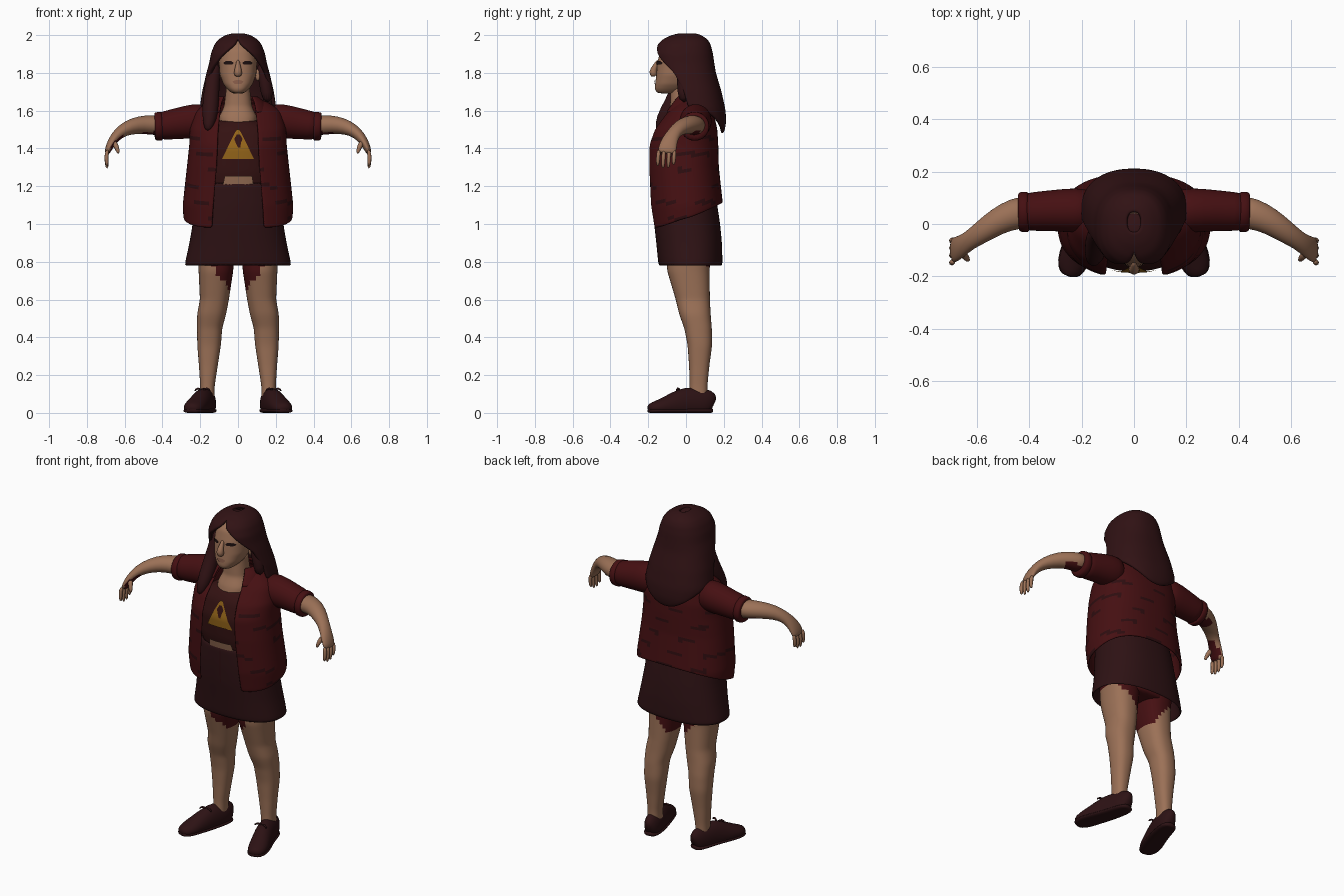
import bpy, bmesh, math
from mathutils import Vector

cube = bpy.data.objects.get("Cube")
if cube:
    bpy.data.objects.remove(cube)


def material(name, r, g, b):
    mat = bpy.data.materials.new(name)
    mat.use_nodes = True
    mat.diffuse_color = (r, g, b, 1)
    mat.node_tree.nodes["Principled BSDF"].inputs["Base Color"].default_value = (r, g, b, 1)
    return mat


skin = material("skin", .33, .165, .095)
hair_brown = material("hair brown", .03, .006, .007)
jacket_red = material("jacket red", .06, .005, .006)
stripe_dark = material("stripe dark", .027, .004, .005)
skirt_dark = material("skirt dark", .027, .006, .007)
shirt_dark = material("shirt dark", .034, .006, .006)
gold = material("gold", .3, .13, .01)
shoe_dark = material("shoe dark", .026, .006, .007)
eye_dark = material("eye dark", .012, .005, .005)
lip = material("lip", .24, .105, .065)
ROUND = .85


def finish(name, bm, mats, rule=None, thick=0, subdiv=1):
    """Turn a bmesh into a smooth object, painting faces by a rule."""
    bmesh.ops.recalc_face_normals(bm, faces=bm.faces)
    for face in bm.faces:
        face.smooth = True
        if rule and rule(face.calc_center_median(), face.normal):
            face.material_index = 1
    mesh = bpy.data.meshes.new(name)
    bm.to_mesh(mesh)
    bm.free()
    for mat in mats:
        mesh.materials.append(mat)
    obj = bpy.data.objects.new(name, mesh)
    bpy.context.collection.objects.link(obj)
    if thick:
        solid = obj.modifiers.new("thickness", 'SOLIDIFY')
        solid.thickness = thick
        solid.offset = 0
    if subdiv:
        obj.modifiers.new("smooth", 'SUBSURF').levels = subdiv
        obj.modifiers["smooth"].render_levels = subdiv
    return obj


def skin_grid(bm, grid, closed):
    """Join rows of points with quads."""
    rows = [[bm.verts.new(p) for p in row] for row in grid]
    for a, b in zip(rows, rows[1:]):
        count = len(a)
        for i in range(count if closed else count - 1):
            j = (i + 1) % count
            bm.faces.new((a[i], a[j], b[j], b[i]))
    return rows


def section(table, z):
    """Half width, front, back, centre x and opening angle at a height."""
    rows = [list(r) + [0] * (6 - len(r)) for r in table]
    z = min(max(z, rows[-1][0]), rows[0][0])
    for a, b in zip(rows, rows[1:]):
        if z >= b[0]:
            t = (a[0] - z) / (a[0] - b[0])
            return [p + (q - p) * t for p, q in zip(a, b)][1:]


def power(v):
    return math.copysign(abs(v) ** ROUND, v)


def shell(name, table, mats, side=1, rows=16, cols=28, bottom=None, ease=1, fill=True, **look):
    """Upright loft through oval sections, optionally open at the front."""
    top, low = table[0][0], table[-1][0]
    grid = []
    for k in range(rows + 1):
        ring = []
        for i in range(cols + 1):
            around = math.tau * i / cols
            end = bottom(around) if bottom else low
            z = top + (end - top) * (k / rows) ** ease
            width, front, back, cx, gap = section(table, z)
            a = gap + (math.tau - 2 * gap) * i / cols
            y = (front + back) / 2 - (back - front) / 2 * power(math.cos(a))
            ring.append((side * (cx + width * power(math.sin(a))), y, z))
        grid.append(ring)
    bm = bmesh.new()
    skin_grid(bm, grid, False)
    bmesh.ops.remove_doubles(bm, verts=bm.verts, dist=.0005)
    if fill:
        bmesh.ops.holes_fill(bm, edges=[e for e in bm.edges if e.is_boundary], sides=0)
    return finish(name, bm, mats, **look)


def tube(name, path, mats, side=1, ref=(0, 1, 0), n=14, floor=-1, **look):
    """Oval tube along points of (x, y, z, radius along ref, other radius)."""
    centres = [Vector(p[:3]) for p in path]
    grid = []
    for i, c in enumerate(centres):
        along = (centres[min(i + 1, len(path) - 1)] - centres[max(i - 1, 0)]).normalized()
        u = Vector(ref)
        u = (u - along * u.dot(along)).normalized()
        v = along.cross(u)
        ra, rb = path[i][3], path[i][-1]
        ring = []
        for k in range(n):
            a = math.tau * k / n
            p = c + u * ra * math.cos(a) + v * rb * math.sin(a)
            ring.append((side * p.x, p.y, max(p.z, floor)))
        grid.append(ring)
    bm = bmesh.new()
    rows = skin_grid(bm, grid, True)
    bm.faces.new(rows[0])
    bm.faces.new(rows[-1])
    return finish(name, bm, mats, **look)


def plate(name, table, outline, mat, side=1, lift=.005, cols=8):
    """Thin painted patch lying on the front of a shell; outline is (z, x0, x1)."""
    grid = []
    for (z0, a0, b0), (z1, a1, b1) in zip(outline, outline[1:]):
        for k in range(5):
            t = k / 4
            z, a, b = z0 + (z1 - z0) * t, a0 + (a1 - a0) * t, b0 + (b1 - b0) * t
            width, front, back, _, _ = section(table, z)
            row = []
            for i in range(cols + 1):
                x = a + (b - a) * i / cols
                s = min(1, abs(x) / width) ** (1 / ROUND)
                y = (front + back) / 2 - (back - front) / 2 * math.sqrt(1 - s * s) ** ROUND
                row.append((side * x, y - lift, z))
            grid.append(row)
    bm = bmesh.new()
    skin_grid(bm, grid, False)
    bmesh.ops.remove_doubles(bm, verts=bm.verts, dist=.0002)
    return finish(name, bm, [mat], subdiv=0)


# Head, face and neck
head = [(1.985, .03, -.05, .05), (1.96, .07, -.1, .08), (1.92, .094, -.135, .1), (1.86, .102, -.152, .1),
        (1.79, .097, -.158, .07), (1.74, .078, -.164, .03), (1.71, .055, -.165, 0), (1.69, .03, -.15, -.04)]
shell("head", head, [skin], rows=24)
shell("neck", [(1.74, .06, -.08, .05), (1.62, .075, -.085, .06), (1.57, .1, -.112, .08), (1.51, .1, -.13, .1)], [skin])
tube("nose", [(0, -.145, 1.87, .008), (0, -.163, 1.835, .014), (0, -.178, 1.805, .023), (0, -.165, 1.78, .02)],
     [skin], ref=(1, 0, 0))
plate("mouth", head, [(1.762, -.012, .012), (1.754, -.03, .03), (1.74, -.015, .015)], lip)
for side, word in ((1, "left"), (-1, "right")):
    plate(word + "_eye", head, [(1.862, .035, .065), (1.853, .022, .078), (1.844, .03, .07)], eye_dark, side)
    tube(word + "_ear", [(.098, -.025, 1.82, .012), (.108, -.02, 1.8, .02), (.104, -.03, 1.755, .01)], [skin], side)

# Long hair with strands over the shoulders
hair = [(2, .025, -.03, .045, 0, 0), (1.992, .06, -.07, .075, 0, 0), (1.97, .097, -.118, .108, 0, 0),
        (1.945, .117, -.145, .122, 0, .1), (1.9, .134, -.162, .133, 0, .5), (1.85, .143, -.155, .14, 0, .85),
        (1.8, .157, -.14, .148, 0, 1.15), (1.7, .18, -.12, .178, 0, 1.35), (1.6, .195, -.1, .2, 0, 1.4),
        (1.53, .18, -.08, .203, 0, 1.45), (1.48, .15, -.06, .19, 0, 1.5)]
shell("hair", hair, [hair_brown], rows=28, cols=40, ease=1.6, thick=.02, fill=False,
      bottom=lambda a: 1.48 + .07 * (1 + math.cos(a)))
tube("hair_crown", [(0, 0, 1.98, .07), (0, .005, 1.999, .03)], [hair_brown])
tube("right_strand", [(-.118, -.03, 1.86, .03), (-.137, -.03, 1.74, .04), (-.145, -.07, 1.64, .045),
                      (-.15, -.125, 1.55, .04), (-.16, -.15, 1.49, .015)], [hair_brown])
tube("left_strand", [(.12, -.02, 1.86, .028), (.145, -.015, 1.75, .036), (.16, -.01, 1.64, .03)], [hair_brown])

# Cropped shirt with its gold emblem
shirt = [(1.555, .11, -.112, .1), (1.5, .19, -.156, .13), (1.4, .215, -.182, .14),
         (1.27, .21, -.175, .14), (1.19, .19, -.158, .13)]
shell("shirt", shirt, [shirt_dark])
plate("emblem", shirt, [(1.5, -.008, .008), (1.42, -.048, .048), (1.345, -.084, .084)], gold)
plate("emblem_figure", shirt, [(1.475, -.006, .01), (1.45, -.02, .024), (1.43, -.012, .016), (1.405, 0, .012)],
      shirt_dark, lift=.008)
plate("bare_midriff", shirt, [(1.253, -.07, .075), (1.205, -.08, .082)], skin, lift=.009)

# Open jacket with darker dashes, collar and short sleeves
jacket = [(1.655, .12, -.035, .085, 0, .65), (1.63, .175, -.06, .115, 0, .45), (1.59, .225, -.1, .14, 0, .36),
          (1.5, .25, -.17, .16, 0, .36), (1.42, .252, -.2, .165, 0, .37), (1.3, .265, -.202, .168, 0, .37),
          (1.1, .287, -.195, .19, 0, .4), (.98, .28, -.178, .185, 0, .44)]


def dash(c, normal):
    band = math.floor(c.z / .085)
    return c.z < 1.5 and c.z % .085 < .02 and math.sin(c.x * 30 + band * 2) > .2


shell("jacket", jacket, [jacket_red, stripe_dark], rows=34, cols=56, fill=False, thick=.012, rule=dash,
      bottom=lambda a: 1.11 - .065 * (1 + math.cos(a)))
shell("collar", [(1.675, .095, -.06, .09, 0, .8), (1.645, .135, -.08, .11, 0, .62), (1.59, .165, -.12, .13, 0, .55)],
      [jacket_red], rows=6, fill=False, thick=.012)
for side, word in ((1, "left"), (-1, "right")):
    tube(word + "_sleeve", [(.15, .05, 1.55, .08, .085), (.22, .052, 1.545, .088, .095), (.3, .052, 1.535, .08, .085),
                            (.38, .048, 1.522, .075, .077), (.43, .045, 1.517, .073, .072)], [jacket_red], side, n=20)
    tube(word + "_cuff", [(.4, .047, 1.518, .074, .074), (.405, .047, 1.518, .079, .079),
                          (.438, .045, 1.515, .078, .076), (.443, .045, 1.515, .07, .068)], [jacket_red], side, n=20)


# Arms, hands and fingers
def arm_shade(c, normal):
    under = normal.z < -.75 and abs(c.x) < .52
    palm = normal.x > .6 and -.68 < c.x < 0 and c.z < 1.46
    return under or palm


for side, word in ((1, "left"), (-1, "right")):
    tube(word + "_arm", [(.4, .05, 1.52, .064, .055), (.46, .038, 1.525, .06, .052), (.52, .012, 1.525, .052, .048),
                         (.58, -.03, 1.512, .044, .04), (.632, -.065, 1.482, .035, .03),
                         (.665, -.088, 1.44, .044, .025), (.688, -.1, 1.395, .05, .018), (.692, -.102, 1.372, .044, .013)],
         [skin, jacket_red], side, n=20, rule=arm_shade)
    for i, length in enumerate((.075, .09, .088, .07)):
        y = -.144 + .028 * i
        tube(f"{word}_finger_{i + 1}", [(.69, y, 1.395, .012), (.699, y - .004, 1.35, .012),
                                        (.692, y - .006, 1.38 - length, .009)], [skin], side, n=8)
    tube(word + "_thumb", [(.662, -.105, 1.44, .018), (.642, -.128, 1.41, .014), (.632, -.14, 1.37, .009)],
         [skin], side, n=8)

# Skirt and the shorts beneath it
skirt = [(1.218, .195, -.168, .14), (1.1, .225, -.168, .16), (1, .235, -.163, .175), (.9, .252, -.152, .185),
         (.78, .278, -.14, .188)]
shell("skirt", skirt, [skirt_dark], rows=12, cols=36, fill=False, thick=.012)
plate("skirt_seam", skirt, [(1.2, -.003, .003), (1, -.003, .003)], stripe_dark, lift=.008)
shell("shorts", [(1.05, .19, -.12, .14), (.9, .205, -.115, .15), (.8, .19, -.09, .13)], [jacket_red])

# Legs, with the shorts' edge painted on the inner thigh
leg = [(.95, .105, -.11, .14, .115), (.75, .092, -.1, .125, .117), (.6, .077, -.055, .127, .125),
       (.52, .077, -.036, .131, .14), (.45, .067, -.01, .137, .15), (.36, .063, .008, .139, .153),
       (.25, .05, .016, .124, .157), (.14, .038, .02, .113, .162), (.05, .038, .015, .113, .164)]
shoe = [(.15, .143, .03, .022, .055), (.155, .12, .045, .044, .083), (.168, .06, .05, .052, .08),
        (.184, 0, .05, .053, .088), (.205, -.06, .04, .056, .073), (.23, -.13, .03, .059, .045),
        (.242, -.175, .025, .05, .033), (.25, -.202, .02, .024, .022)]
for side, word in ((1, "left"), (-1, "right")):
    shell(word + "_leg", leg, [skin, jacket_red], side, rows=36, cols=28,
          rule=lambda c, normal: c.z > .64 + 1.1 * max(0, abs(c.x) - .04) - .25 * min(0, c.y))
    # Shoe, sole and laces
    tube(word + "_shoe", shoe, [shoe_dark], side, ref=(1, 0, 0), n=20, floor=.005)
    tube(word + "_sole", [(x, y, .012, w + .004, .016) for x, y, z, w, h in shoe], [shoe_dark], side,
         ref=(1, 0, 0), n=16, floor=0)
    for k, reach in enumerate((-.045, .04)):
        tube(f"{word}_lace_{k + 1}", [(.19, -.03, .118, .006), (.19 + reach * .6, -.045, .135, .007),
                                      (.19 + reach, -.05, .115, .005)], [shoe_dark], side, n=8)
